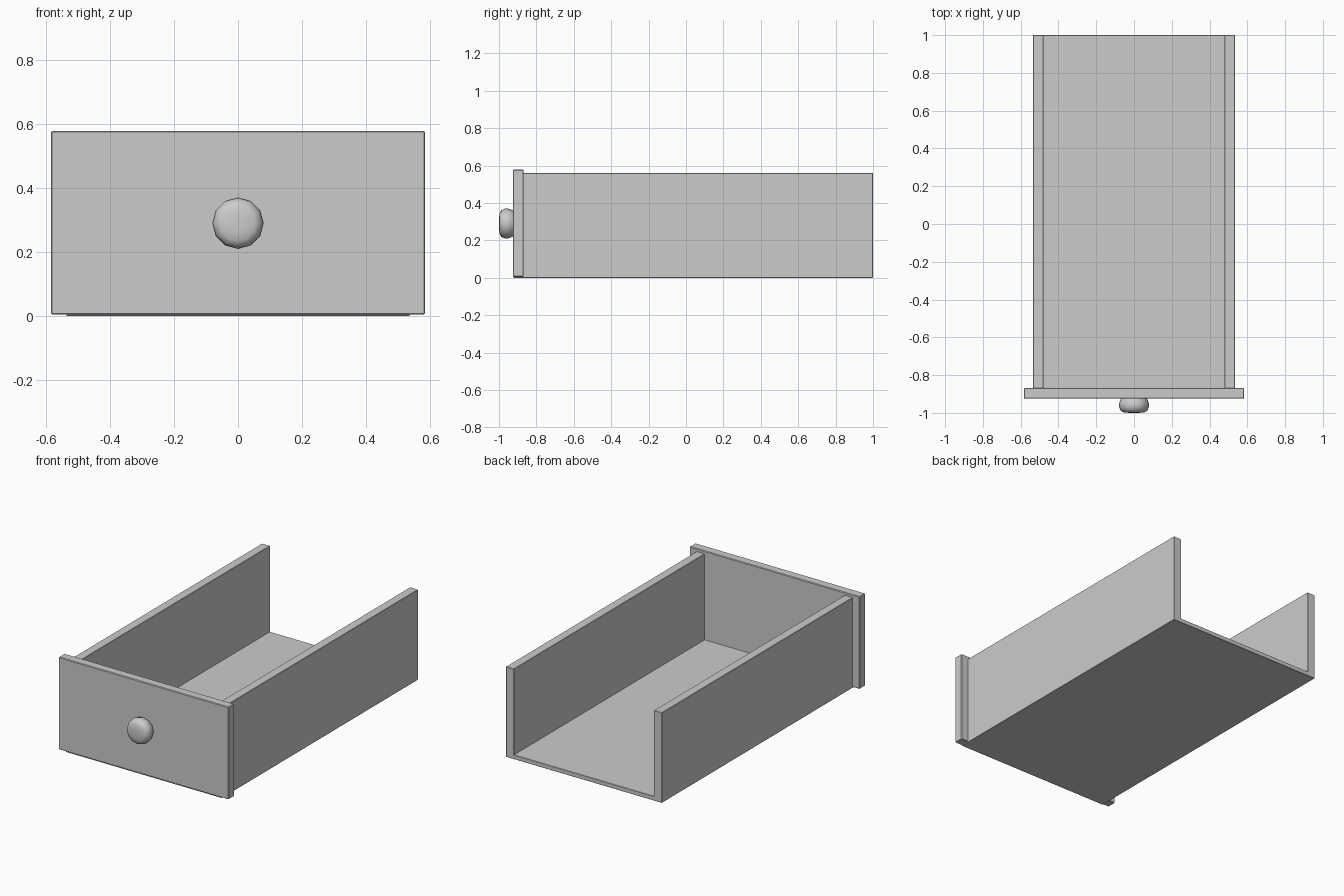
import bpy, bmesh
from math import cos, sin, tau, radians

if "Cube" in bpy.data.objects:
    bpy.data.objects.remove(bpy.data.objects["Cube"])


def board(name, x0, x1, y0, y1, z0, z1, bevel=0.004):
    """Rectangular board with slightly eased edges."""
    bm = bmesh.new()
    bmesh.ops.create_cube(bm, size=1)
    for v in bm.verts:
        v.co.x = x0 + (v.co.x + 0.5) * (x1 - x0)
        v.co.y = y0 + (v.co.y + 0.5) * (y1 - y0)
        v.co.z = z0 + (v.co.z + 0.5) * (z1 - z0)
    bmesh.ops.bevel(bm, geom=bm.edges[:], offset=bevel, segments=1,
                    affect='EDGES')
    return finish(name, bm)


def finish(name, bm):
    bmesh.ops.recalc_face_normals(bm, faces=bm.faces[:])
    mesh = bpy.data.meshes.new(name)
    bm.to_mesh(mesh)
    bm.free()
    obj = bpy.data.objects.new(name, mesh)
    bpy.context.collection.objects.link(obj)
    return obj


def turned(name, profile, z, sides=12):
    """Lathe (radius, y) points around a front-to-back axis at height z."""
    bm = bmesh.new()
    rings = [[bm.verts.new((r * cos(tau * i / sides), y,
                            z + r * sin(tau * i / sides)))
              for i in range(sides)] for r, y in profile]
    for a, b in zip(rings, rings[1:]):
        for i in range(sides):
            j = (i + 1) % sides
            bm.faces.new((a[i], a[j], b[j], b[i]))
    bm.faces.new(rings[0])
    bm.faces.new(rings[-1])
    return finish(name, bm)


# Front panel, overhanging the box
board("front_panel", -0.583, 0.583, -0.925, -0.868, 0.005, 0.578)

# Bottom, running under the front panel
board("bottom", -0.535, 0.535, -0.922, 1.0, 0.0, 0.027, 0.002)

# Side walls; the back is open
for side, x0, x1 in (("left", -0.535, -0.48), ("right", 0.48, 0.535)):
    board(side + "_side", x0, x1, -0.88, 1.0, 0.002, 0.56, 0.002)

# Round pull knob
knob = turned("knob", [(0.062, -0.915), (0.073, -0.932), (0.08, -0.952),
                       (0.079, -0.97), (0.071, -0.988), (0.055, -0.997),
                       (0.025, -1.0)], 0.29)
bpy.context.view_layer.objects.active = knob
knob.select_set(True)
bpy.ops.object.shade_smooth_by_angle(angle=radians(50))
